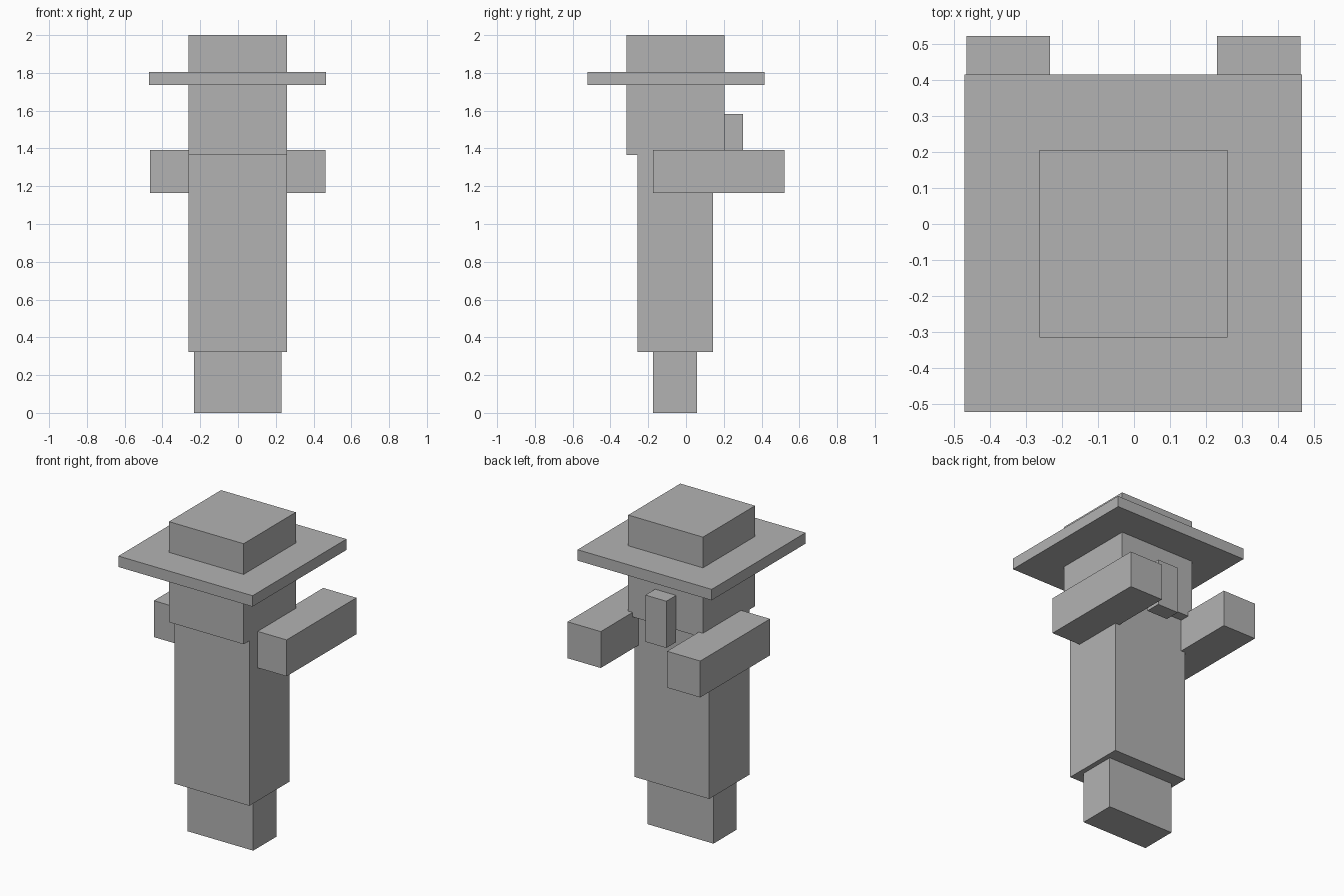
import bpy
from mathutils import Matrix, Vector
import bmesh

default = bpy.data.objects.get("Cube")
if default:
    bpy.data.objects.remove(default, do_unlink=True)

grey = bpy.data.materials.new("plain_grey")
grey.use_nodes = True
colour = (0.45, 0.45, 0.45, 1)
grey.diffuse_color = colour
grey.node_tree.nodes["Principled BSDF"].inputs["Base Color"].default_value = colour


def box(name, x, y, z):
    """Flat-shaded box from (low, high) ranges on each axis."""
    low, high = (Vector(corner) for corner in zip(x, y, z))
    bm = bmesh.new()
    bmesh.ops.create_cube(bm, size=1, matrix=Matrix.LocRotScale(None, None, high - low))
    mesh = bpy.data.meshes.new(name)
    bm.to_mesh(mesh)
    bm.free()
    mesh.materials.append(grey)
    obj = bpy.data.objects.new(name, mesh)
    obj.location = (low + high) / 2
    bpy.context.collection.objects.link(obj)
    return obj


# Legs and robe
box("legs", (-0.232, 0.229), (-0.175, 0.057), (0, 0.323))
box("body", (-0.262, 0.26), (-0.258, 0.143), (0.323, 1.365))

# Head with nose on the back side, and a hat brim around it
box("head", (-0.262, 0.26), (-0.315, 0.205), (1.365, 2))
box("nose", (-0.074, 0.072), (0.205, 0.302), (1.287, 1.582))
box("hat_brim", (-0.47, 0.467), (-0.522, 0.415), (1.737, 1.806))

# Outstretched arms
for name, x in (("left_arm", (0.23, 0.462)), ("right_arm", (-0.465, -0.233))):
    box(name, x, (-0.175, 0.522), (1.163, 1.393))
